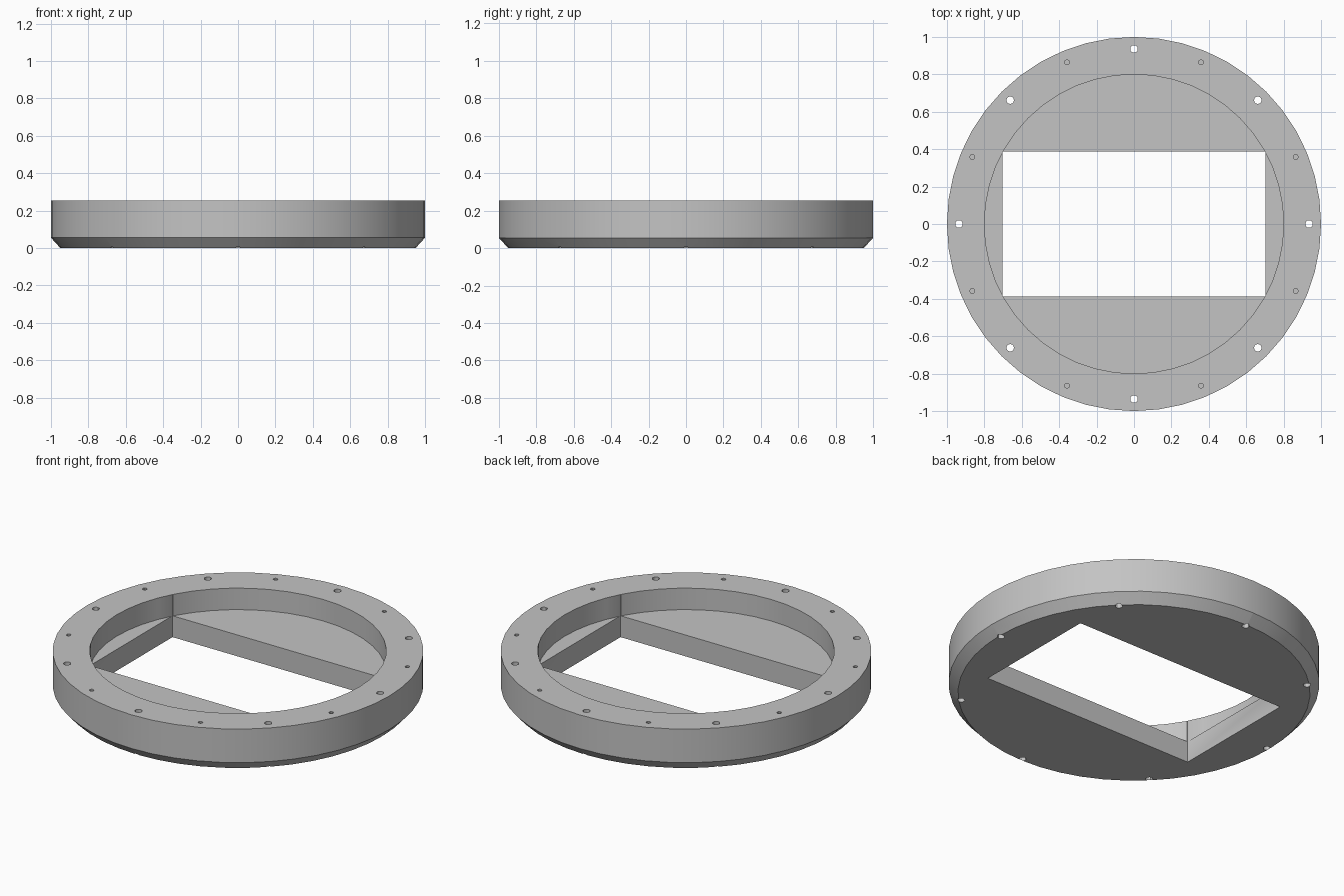
import bpy, bmesh, math
from mathutils import Matrix, Vector

if "Cube" in bpy.data.objects:
    bpy.data.objects.remove(bpy.data.objects["Cube"], do_unlink=True)

SEGMENTS = 48
HEIGHT = 0.255
FLOOR = 0.127
BOLT_CIRCLE = 0.936

grey = bpy.data.materials.new("plain grey")
grey.use_nodes = True
COLOUR = (0.55, 0.55, 0.55, 1)
grey.diffuse_color = COLOUR
grey.node_tree.nodes["Principled BSDF"].inputs["Base Color"].default_value = COLOUR


def make_object(name, bm):
    bmesh.ops.recalc_face_normals(bm, faces=bm.faces)
    mesh = bpy.data.meshes.new(name)
    bm.to_mesh(mesh)
    bm.free()
    mesh.materials.append(grey)
    obj = bpy.data.objects.new(name, mesh)
    bpy.context.collection.objects.link(obj)
    return obj


def turned_body(profile):
    """Turn a radius/height profile around z and cap both ends."""
    bm = bmesh.new()
    rings = []
    for r, z in profile:
        angles = [math.tau * i / SEGMENTS for i in range(SEGMENTS)]
        rings.append([bm.verts.new((r * math.cos(a), r * math.sin(a), z)) for a in angles])
    for low, high in zip(rings, rings[1:]):
        for i in range(SEGMENTS):
            j = (i + 1) % SEGMENTS
            bm.faces.new((low[i], low[j], high[j], high[i]))
    bm.faces.new(rings[0])
    bm.faces.new(rings[-1])
    return bm


def add_drill(bm, angle, radius, bottom, sides):
    top = HEIGHT + 0.1
    place = Vector((BOLT_CIRCLE * math.cos(angle), BOLT_CIRCLE * math.sin(angle), (top + bottom) / 2))
    bmesh.ops.create_cone(bm, cap_ends=True, segments=sides, radius1=radius, radius2=radius,
                          depth=top - bottom, matrix=Matrix.Translation(place))


# Round housing: chamfered underside, raised rim and recessed floor
ring = make_object("round_flange", turned_body([
    (0.95, 0), (1, 0.055), (1, HEIGHT), (0.8, HEIGHT), (0.8, FLOOR)]))

# Cutters: rectangular window, through bolt holes and small blind holes
cut = bmesh.new()
bmesh.ops.create_cube(cut, size=1, matrix=Matrix.Diagonal((1.406, 0.776, 1, 1)))
for k in range(8):
    angle = math.tau * k / 8
    add_drill(cut, angle, 0.02, -0.1, 12)
    add_drill(cut, angle + math.tau / 16, 0.013, 0.13, 8)
cutter = make_object("hole_cutter", cut)
cutter.hide_render = True

# Apply the cut, then drop the cutter
mod = ring.modifiers.new("holes", "BOOLEAN")
mod.operation = "DIFFERENCE"
mod.solver = "EXACT"
mod.object = cutter
bpy.ops.object.select_all(action="DESELECT")
ring.select_set(True)
bpy.context.view_layer.objects.active = ring
bpy.ops.object.modifier_apply(modifier=mod.name)
bpy.data.objects.remove(cutter, do_unlink=True)

bpy.ops.object.shade_smooth_by_angle(angle=math.radians(30))
